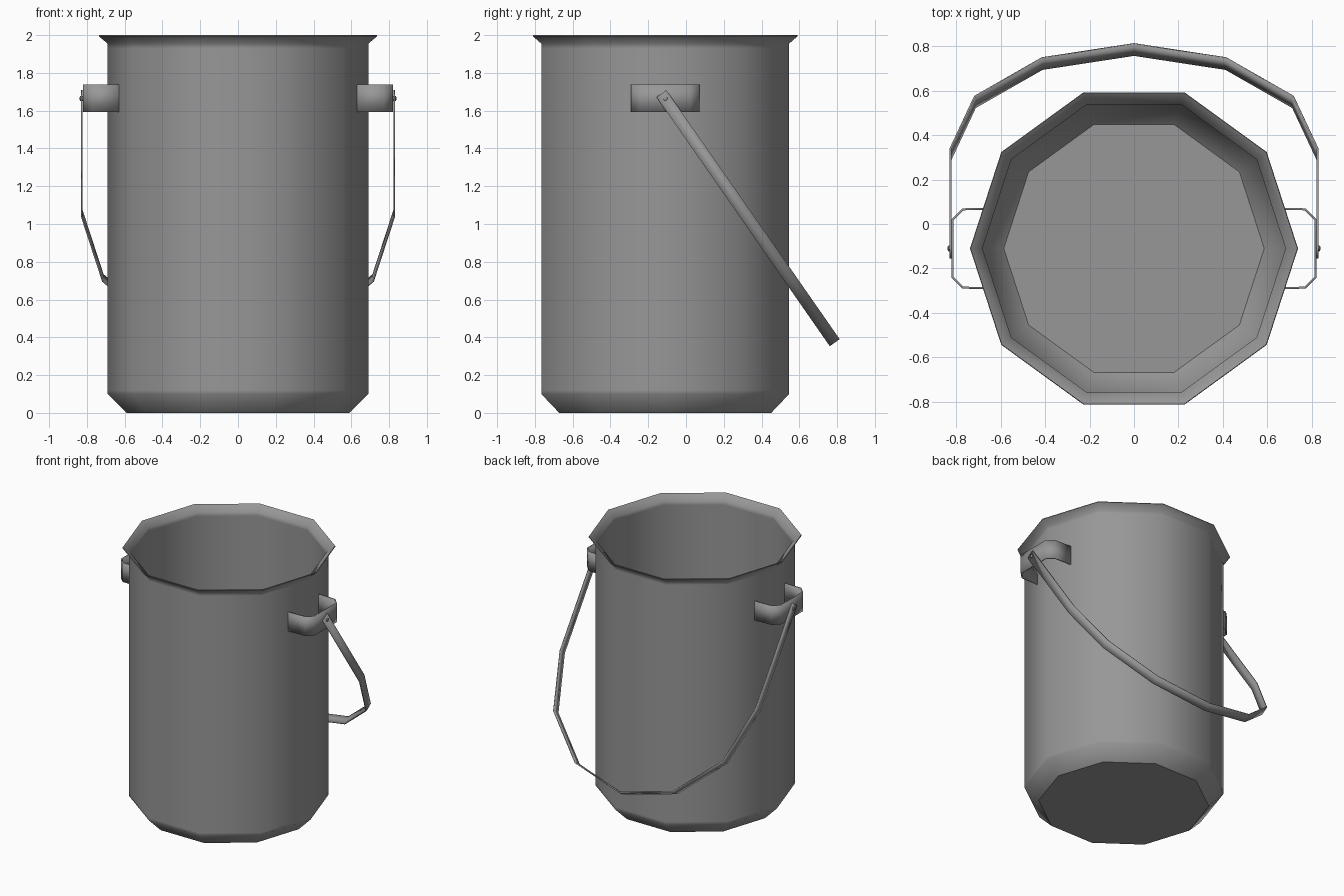
import bpy, bmesh
from math import sin, cos, pi, radians
from mathutils import Vector, Matrix

cube = bpy.data.objects.get("Cube")
if cube:
    bpy.data.objects.remove(cube)

CENTRE_Y = -0.11
PIVOT_Z = 1.665

steel = bpy.data.materials.new("grey steel")
colour = (0.31, 0.31, 0.31, 1)
steel.diffuse_color = colour
steel.use_nodes = True
steel.node_tree.nodes["Principled BSDF"].inputs["Base Color"].default_value = colour


def finish(name, bm, sharp=55):
    """Turn a bmesh into a smooth shaded object with sharp edges kept."""
    bmesh.ops.recalc_face_normals(bm, faces=bm.faces)
    for f in bm.faces:
        f.smooth = len(f.verts) == 4
    for e in bm.edges:
        e.smooth = e.calc_face_angle(0) < radians(sharp)
    mesh = bpy.data.meshes.new(name)
    bm.to_mesh(mesh)
    bm.free()
    mesh.materials.append(steel)
    obj = bpy.data.objects.new(name, mesh)
    bpy.context.collection.objects.link(obj)
    return obj


def lathe(name, profile, sides):
    """Revolve a (radius, height) profile and cap both ends."""
    bm = bmesh.new()
    rings = [[bm.verts.new((r * cos(2 * pi * i / sides),
                            r * sin(2 * pi * i / sides), z))
              for i in range(sides)] for r, z in profile]
    for a, b in zip(rings, rings[1:]):
        for i in range(sides):
            j = (i + 1) % sides
            bm.faces.new((a[i], a[j], b[j], b[i]))
    bm.faces.new(rings[0])
    bm.faces.new(rings[-1])
    return finish(name, bm)


def strip(name, path, across, thickness):
    """Bend a flat metal strip along a path."""
    bm = bmesh.new()
    rows = [[bm.verts.new(Vector(p) + across * s) for s in (-0.5, 0.5)] for p in path]
    for a, b in zip(rows, rows[1:]):
        bm.faces.new((a[0], b[0], b[1], a[1]))
    obj = finish(name, bm)
    mod = obj.modifiers.new("thickness", "SOLIDIFY")
    mod.thickness = thickness
    mod.offset = 0
    mod.use_even_offset = True
    return obj


# Ten sided pail: outside wall, flared rim, inside wall, inner floor
pail = lathe("pail", [(0.59, 0), (0.69, 0.1), (0.69, 0.12), (0.69, 1.93),
                      (0.69, 1.955), (0.738, 1.995), (0.735, 2.0),
                      (0.682, 1.96), (0.682, 1.93), (0.682, 0.12),
                      (0.682, 0.105), (0.586, 0.01)], 10)
pail.location.y = CENTRE_Y

# Ears and rivets on both sides
half_ear = [(0.63, 0.18), (0.77, 0.176), (0.816, 0.13)]
for side, label in ((1, "left"), (-1, "right")):
    outline = half_ear + [(x, -y) for x, y in reversed(half_ear)]
    strip(label + "_ear", [(side * x, CENTRE_Y + y, PIVOT_Z) for x, y in outline],
          Vector((0, 0, 0.145)), 0.009)
    rivet = lathe(label + "_rivet", [(0.013, -0.014), (0.013, 0.009), (0.008, 0.012)], 8)
    rivet.matrix_world = (Matrix.Translation((side * 0.826, CENTRE_Y, PIVOT_Z))
                          @ Matrix.Rotation(side * pi / 2, 4, "Y"))

# Hanging bail handle: two straight legs joined by a half circle
start = Vector((0, -0.13, 1.69))
down = Vector((0, 0.915, -1.315)).normalized()
across = down.cross(Vector((1, 0, 0))) * 0.064
radius, leg = 0.826, 0.776
path = [start + Vector((radius, 0, 0))]
for i in range(7):
    a = i * pi / 6
    path.append(start + Vector((radius * cos(a), 0, 0)) + down * (leg + radius * sin(a)))
path.append(start - Vector((radius, 0, 0)))
strip("handle", path, across, 0.008)
